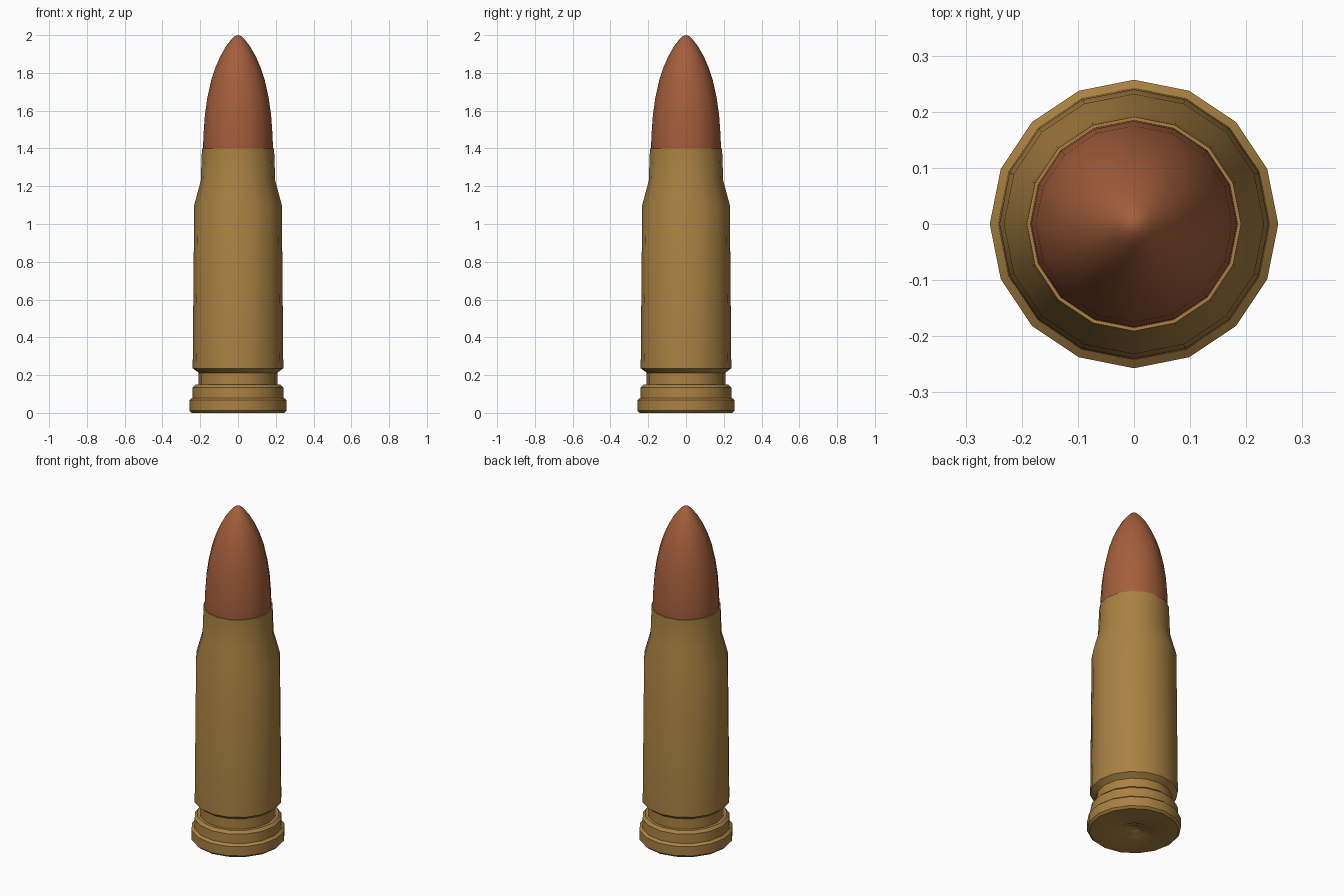
import bpy, bmesh, math

if "Cube" in bpy.data.objects:
    bpy.data.objects.remove(bpy.data.objects["Cube"])

SIDES = 16


def material(name, rgb):
    m = bpy.data.materials.new(name)
    m.diffuse_color = (*rgb, 1)
    m.use_nodes = True
    m.node_tree.nodes["Principled BSDF"].inputs["Base Color"].default_value = m.diffuse_color
    return m


brass = material("brass", (0.40, 0.22, 0.055))
copper = material("copper", (0.37, 0.112, 0.044))


def lathe(name, profile, mat):
    """Spin (radius, height) points around z; radius 0 makes a pole."""
    bm = bmesh.new()
    rings = []
    for r, z in profile:
        if r == 0:
            rings.append([bm.verts.new((0, 0, z))] * SIDES)
        else:
            rings.append([bm.verts.new((r * math.cos(i * math.tau / SIDES),
                                        r * math.sin(i * math.tau / SIDES), z))
                          for i in range(SIDES)])
    for low, high in zip(rings, rings[1:]):
        for i in range(SIDES):
            j = (i + 1) % SIDES
            corners = list(dict.fromkeys((low[i], low[j], high[j], high[i])))
            bm.faces.new(corners)
    bmesh.ops.recalc_face_normals(bm, faces=bm.faces)
    mesh = bpy.data.meshes.new(name)
    bm.to_mesh(mesh)
    bm.free()
    mesh.materials.append(mat)
    ob = bpy.data.objects.new(name, mesh)
    bpy.context.collection.objects.link(ob)
    bpy.ops.object.select_all(action='DESELECT')
    ob.select_set(True)
    bpy.context.view_layer.objects.active = ob
    bpy.ops.object.shade_smooth_by_angle(angle=math.radians(35))
    return ob


# Case: dimpled base, stepped rim, extractor groove, tapered body, shoulder, neck
lathe("case", [
    (0, 0.022), (0.03, 0.018), (0.05, 0.006), (0.075, 0.006), (0.085, 0),
    (0.245, 0), (0.257, 0.012), (0.257, 0.068), (0.242, 0.08),
    (0.24, 0.135), (0.225, 0.15), (0.208, 0.15), (0.208, 0.212),
    (0.24, 0.236), (0.232, 1.1), (0.197, 1.23), (0.191, 1.4),
    (0.184, 1.4), (0.184, 1.36), (0, 1.36)], brass)

# Pointed tip, seated slightly inside the neck
lathe("tip", [
    (0, 1.37), (0.183, 1.37), (0.185, 1.40), (0.183, 1.47), (0.175, 1.58),
    (0.162, 1.67), (0.142, 1.76), (0.119, 1.83), (0.095, 1.885),
    (0.064, 1.94), (0.037, 1.975), (0.018, 1.994), (0, 2.0)], copper)
